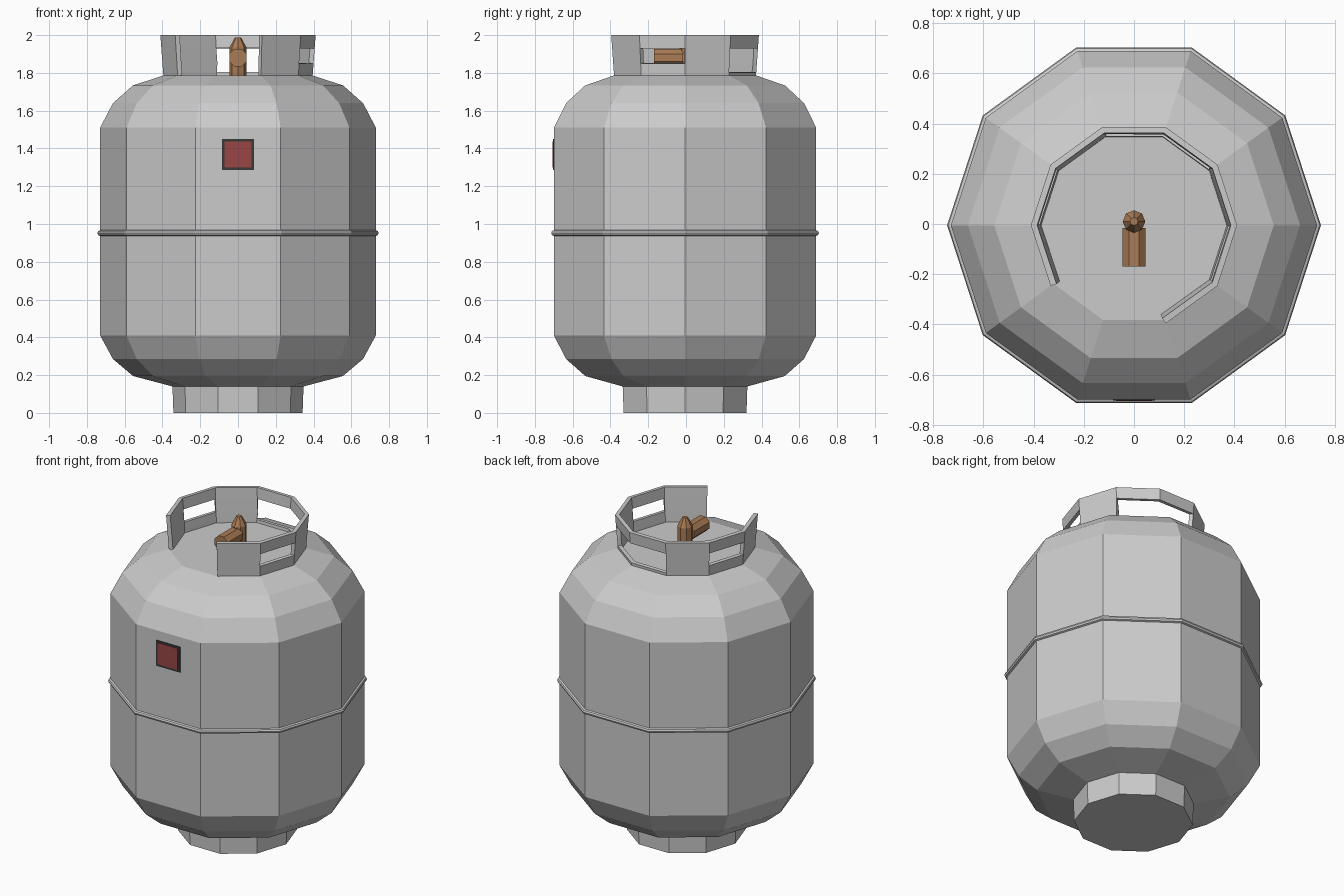
import bpy, bmesh
from math import sin, cos, radians, pi
from mathutils import Matrix

if "Cube" in bpy.data.objects:
    bpy.data.objects.remove(bpy.data.objects["Cube"])

SIDES = 10
CY = -0.005  # the round parts sit a hair forward of the origin


def material(name, rgb):
    m = bpy.data.materials.new(name)
    m.diffuse_color = (*rgb, 1)
    m.use_nodes = True
    m.node_tree.nodes["Principled BSDF"].inputs["Base Color"].default_value = m.diffuse_color
    return m


def finish(name, bm, mat=None):
    mesh = bpy.data.meshes.new(name)
    bm.to_mesh(mesh)
    bm.free()
    ob = bpy.data.objects.new(name, mesh)
    bpy.context.collection.objects.link(ob)
    if mat:
        mesh.materials.append(mat)
    return ob


def lathe(name, profile, sides=SIDES, centre=(0, CY, 0), turn=0.0, closed=False,
          mat=None, matrix=None):
    """Spin (radius, height) points round z; cap the ends, or close as a ring."""
    bm = bmesh.new()
    rings = [[bm.verts.new((r * cos(turn + 2 * pi * i / sides),
                            r * sin(turn + 2 * pi * i / sides), z))
              for i in range(sides)] for r, z in profile]
    pairs = list(zip(rings, rings[1:]))
    if closed:
        pairs.append((rings[-1], rings[0]))
    else:
        bm.faces.new(rings[0][::-1])
        bm.faces.new(rings[-1])
    for a, b in pairs:
        for i in range(sides):
            j = (i + 1) % sides
            bm.faces.new((a[i], a[j], b[j], b[i]))
    bmesh.ops.recalc_face_normals(bm, faces=bm.faces)
    if matrix:
        bm.transform(matrix)
    ob = finish(name, bm, mat)
    ob.location = centre
    return ob


def box(name, lo, hi, mat):
    bm = bmesh.new()
    bmesh.ops.create_cube(bm, size=1)
    for v in bm.verts:
        v.co = [(a + b) / 2 + c * (b - a) for a, b, c in zip(lo, hi, v.co)]
    return finish(name, bm, mat)


brass = material("brass", (0.40, 0.20, 0.09))
red = material("label_red", (0.32, 0.06, 0.06))
dark = material("label_border", (0.04, 0.04, 0.04))

# Tank with foot ring
lathe("tank", [(0.342, 0), (0.347, 0.14), (0.555, 0.195), (0.662, 0.285), (0.73, 0.41),
               (0.73, 1.51), (0.662, 1.64), (0.557, 1.733), (0.397, 1.786)])

# Weld band round the middle
lathe("weld_band", [(0.73 + 0.015 * cos(k * pi / 4), 0.952 + 0.015 * sin(k * pi / 4))
                    for k in range(8)], closed=True)

# Collar: two panels left out at the front, four panels with hand openings
levels = [1.784, 1.803, 1.85, 1.93, 2.0]
openings = {54: (1, 2), 90: (1, 2), 162: (2,), 342: (2,)}
bm = bmesh.new()
for step in range(8):
    a0 = 288 + 36 * step
    mid = (a0 + 18) % 360
    for k in range(4):
        if k in openings.get(mid, ()):
            continue
        corners = []
        for a, z in ((a0, levels[k]), (a0 + 36, levels[k]),
                     (a0 + 36, levels[k + 1]), (a0, levels[k + 1])):
            r = 0.395 + 0.016 * (z - 1.784) / 0.216
            corners.append(bm.verts.new((r * cos(radians(a)), r * sin(radians(a)), z)))
        bm.faces.new(corners)
bmesh.ops.remove_doubles(bm, verts=bm.verts, dist=0.0005)
collar = finish("collar", bm)
collar.location.y = CY
wall = collar.modifiers.new("wall", 'SOLIDIFY')
wall.thickness = 0.025
wall.offset = -1

# Valve stem and outlet
lathe("valve_stem", [(0.045, 1.78), (0.045, 1.935), (0.016, 1.988)], 8,
      (0, 0.01, 0), 0, mat=brass)
lathe("valve_outlet", [(0.05, 0.015), (0.05, 0.17)], 8, (0, 0, 1.88), pi / 8,
      mat=brass, matrix=Matrix.Rotation(pi / 2, 4, 'X'))

# Front label
box("label_border", (-0.084, -0.704, 1.287), (0.084, -0.69, 1.449), dark)
box("label_panel", (-0.071, -0.706, 1.30), (0.071, -0.69, 1.436), red)
